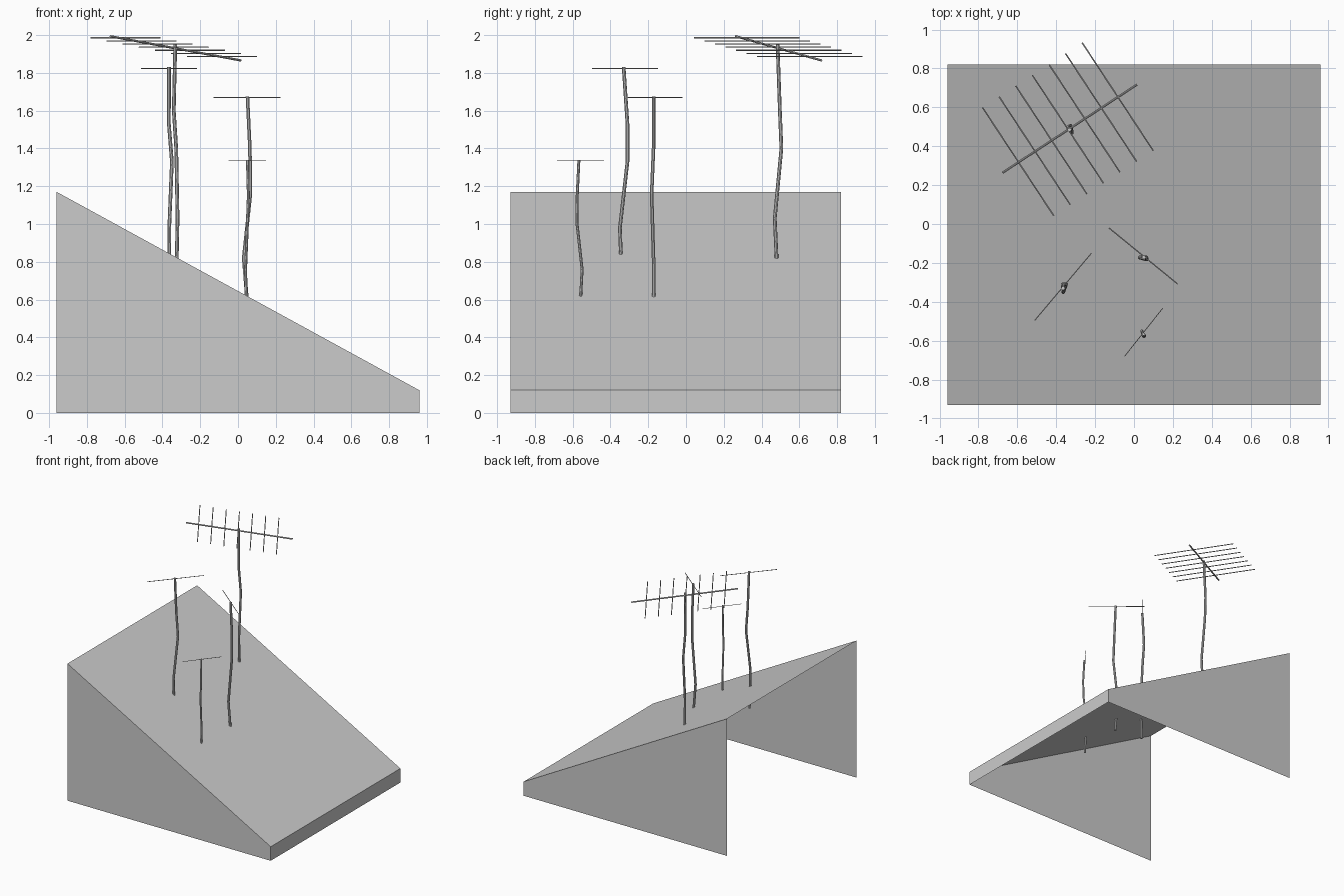
import bpy, bmesh, math
from mathutils import Vector

if "Cube" in bpy.data.objects:
    bpy.data.objects.remove(bpy.data.objects["Cube"])


def make_object(name, bm):
    mesh = bpy.data.meshes.new(name)
    bm.to_mesh(mesh)
    bm.free()
    obj = bpy.data.objects.new(name, mesh)
    bpy.context.collection.objects.link(obj)
    return obj


def add_rod(bm, path, radius, sides=8):
    """Sweep a capped polygonal tube along a nearly straight path."""
    pts = [Vector(p) for p in path]
    turn = (pts[-1] - pts[0]).to_track_quat('Z', 'Y')
    rings = []
    for p in pts:
        rings.append([bm.verts.new(p + turn @ Vector((
            radius * math.cos(math.tau * i / sides),
            radius * math.sin(math.tau * i / sides), 0))) for i in range(sides)])
    for a, b in zip(rings, rings[1:]):
        for i in range(sides):
            j = (i + 1) % sides
            bm.faces.new((a[i], a[j], b[j], b[i]))
    bm.faces.new(rings[0][::-1])
    bm.faces.new(rings[-1])


def rod(name, path, radius, sides=8):
    bm = bmesh.new()
    add_rod(bm, path, radius, sides)
    return make_object(name, bm)


# Sloped roof shell: open at the tall left side and underneath
X, Y0, Y1, HIGH, LOW = 0.96, -0.93, 0.82, 1.17, 0.12
bm = bmesh.new()
front, back = [[bm.verts.new(p) for p in
                ((-X, y, 0), (X, y, 0), (X, y, LOW), (-X, y, HIGH))]
               for y in (Y0, Y1)]
bm.faces.new(front)
bm.faces.new(back[::-1])
for i in (1, 2):                       # low eave wall, sloped roof
    bm.faces.new((front[i], back[i], back[i + 1], front[i + 1]))
make_object("roof", bm)

# Crooked masts, each sunk a little through the roof
masts = {
    "tall_mast": (0.010, [(-0.327, 0.486, 0.68), (-0.32, 0.47, 1.03),
                          (-0.327, 0.505, 1.40), (-0.34, 0.497, 1.60),
                          (-0.332, 0.485, 1.95)]),
    "left_mast": (0.010, [(-0.363, -0.338, 0.66), (-0.364, -0.35, 0.98),
                          (-0.35, -0.31, 1.33), (-0.366, -0.31, 1.53),
                          (-0.365, -0.33, 1.83)]),
    "right_mast": (0.010, [(0.055, -0.17, 0.51), (0.03, -0.172, 0.82),
                           (0.066, -0.182, 1.16), (0.063, -0.172, 1.40),
                           (0.05, -0.172, 1.675)]),
    "short_mast": (0.008, [(0.047, -0.565, 0.48), (0.04, -0.55, 0.76),
                           (0.05, -0.578, 1.01), (0.055, -0.576, 1.15),
                           (0.05, -0.567, 1.34)]),
}
for name, (radius, path) in masts.items():
    rod(name, path, radius)

# Single crossbars on the three smaller masts
rod("left_crossbar", [(-0.511, -0.496, 1.823), (-0.219, -0.15, 1.823)], 0.0025, 6)
rod("right_crossbar", [(-0.129, -0.02, 1.67), (0.224, -0.308, 1.67)], 0.003, 6)
rod("short_crossbar", [(-0.049, -0.681, 1.335), (0.147, -0.434, 1.335)], 0.002, 6)

# Tilted antenna boom on the tall mast
rod("antenna_boom", [(-0.676, 0.264, 1.994), (0.015, 0.717, 1.866)], 0.006)

# Seven horizontal antenna elements across the boom
bm = bmesh.new()
first, last = Vector((-0.596, 0.321, 1.986)), Vector((-0.084, 0.655, 1.887))
half = Vector((0.183, -0.278, 0))
for i in range(7):
    mid = first.lerp(last, i / 6)
    add_rod(bm, [mid - half, mid + half], 0.0035, 6)
make_object("antenna_elements", bm)
